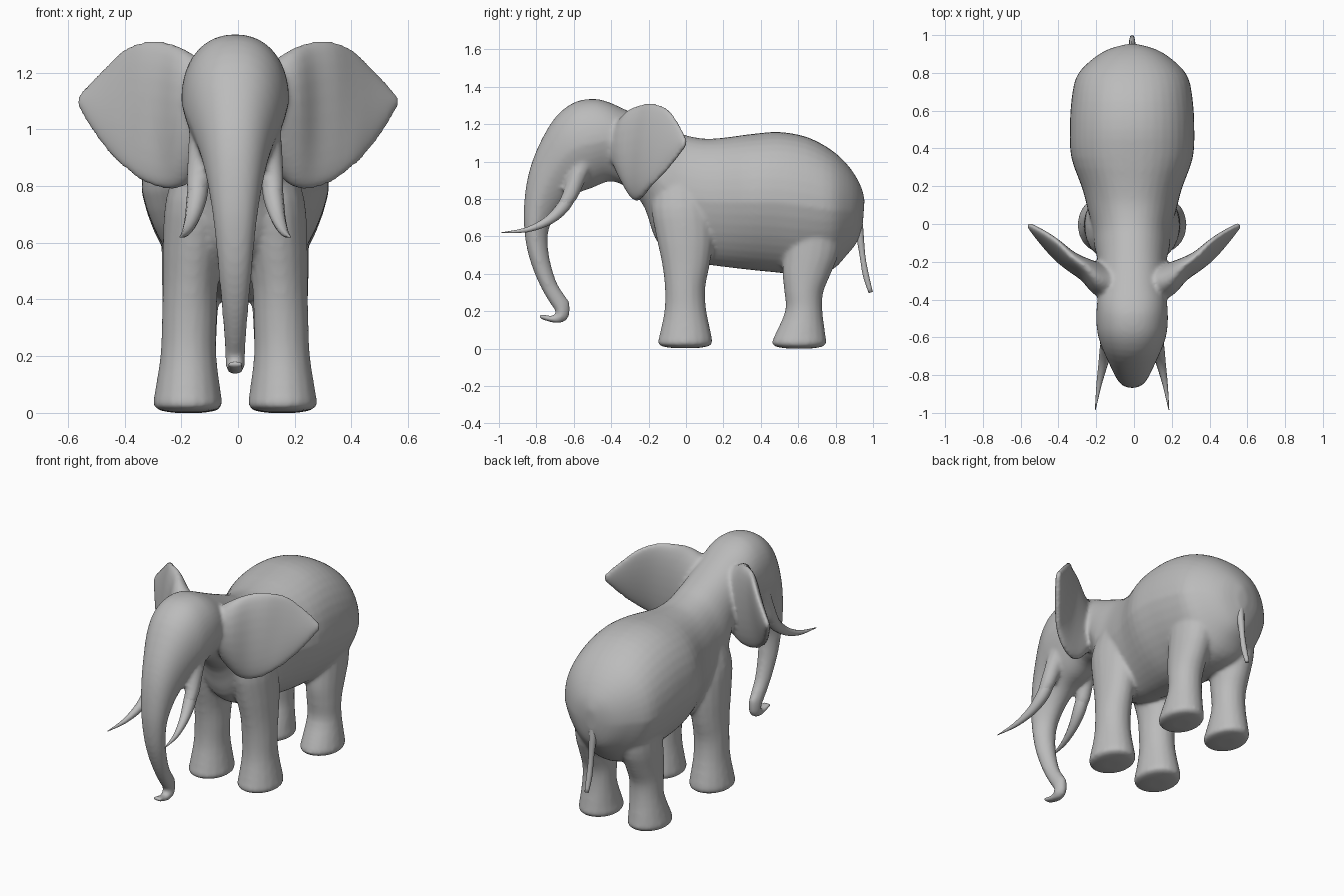
import bpy, bmesh, math
from mathutils import Vector

if "Cube" in bpy.data.objects:
    bpy.data.objects.remove(bpy.data.objects["Cube"])

CENTRE = -0.01   # the animal's midline sits slightly off centre

# One grey skin colour for every part
skin = bpy.data.materials.new("grey_skin")
skin.use_nodes = True
GREY = (0.5, 0.5, 0.5, 1)
skin.diffuse_color = GREY
skin.node_tree.nodes["Principled BSDF"].inputs["Base Color"].default_value = GREY


def resample(sections, steps=3):
    """Catmull-Rom interpolation between neighbouring sections."""
    rows = [Vector(s) for s in sections]
    last = len(rows) - 1
    out = []
    for i in range(last):
        a, b, c, d = (rows[min(max(i + k, 0), last)] for k in (-1, 0, 1, 2))
        for s in range(steps):
            t = s / steps
            out.append(b + (c - a) * t / 2 + (a * 2 - b * 5 + c * 4 - d) * t**2 / 2
                       + (b * 3 - a - c * 3 + d) * t**3 / 2)
    return out + [rows[-1]]


def oval(centre, across, along, sides, power=2.0, taper=0.0):
    """Ring around centre, spanned by two half axes; taper narrows the lower half."""
    ring = []
    for k in range(sides):
        a = math.tau * k / sides
        c, s = (math.copysign(abs(v) ** (2 / power), v) for v in (math.cos(a), math.sin(a)))
        ring.append(centre + across * c * (1 + taper * min(s, 0)) + along * s)
    return ring


def loft(bm, rings):
    """Skin a row of rings into a closed tube."""
    loops = [[bm.verts.new(p) for p in ring] for ring in rings]
    n = len(loops[0])
    for lo, hi in zip(loops, loops[1:]):
        for k in range(n):
            bm.faces.new((lo[k], lo[(k + 1) % n], hi[(k + 1) % n], hi[k]))
    bm.faces.new(loops[0][::-1])
    bm.faces.new(loops[-1])


def tube(bm, path):
    """Round tapering tube along points (x, y, z, radius)."""
    samples = resample(path)
    pts = [p.to_3d() for p in samples]
    rings = []
    for i, p in enumerate(pts):
        d = (pts[min(i + 1, len(pts) - 1)] - pts[max(i - 1, 0)]).normalized()
        side = Vector((1, 0, 0))
        side = (side - d * side.dot(d)).normalized()
        r = max(samples[i].w, 0.001)
        rings.append(oval(p, side * r, d.cross(side) * r, 10))
    loft(bm, rings)


def make(name, bm, mirrored=False):
    bmesh.ops.recalc_face_normals(bm, faces=bm.faces)
    mesh = bpy.data.meshes.new(name)
    bm.to_mesh(mesh)
    bm.free()
    mesh.materials.append(skin)
    for p in mesh.polygons:
        p.use_smooth = True
    ob = bpy.data.objects.new(name, mesh)
    ob.location.x = CENTRE
    bpy.context.collection.objects.link(ob)
    if mirrored:
        ob.modifiers.new("mirror", 'MIRROR')
    return ob


# Torso, head and trunk as one spine: top y, z, underside y, z, half width
torso = [
    (.955, .80, .945, .66, .03), (.93, .88, .915, .57, .13),
    (.87, .975, .86, .50, .22), (.78, 1.06, .78, .42, .295),
    (.65, 1.13, .65, .39, .322), (.5, 1.158, .5, .405, .33),
    (.35, 1.147, .35, .42, .322), (.2, 1.127, .18, .44, .265),
    (.1, 1.122, .05, .46, .235), (0, 1.14, -.06, .5, .21),
    (-.08, 1.17, -.16, .58, .2), (-.2, 1.22, -.22, .75, .18),
]
head = [
    (-.33, 1.28, -.3, .85, .175), (-.42, 1.32, -.4, .895, .185),
    (-.5, 1.335, -.5, .86, .19), (-.6, 1.315, -.57, .835, .182),
    (-.7, 1.235, -.61, .81, .158), (-.79, 1.08, -.65, .77, .125),
]
trunk = [
    (-.845, .92, -.69, .72, .1), (-.867, .75, -.73, .65, .08),
    (-.863, .62, -.74, .57, .068), (-.842, .5, -.725, .46, .058),
    (-.8, .38, -.69, .35, .047), (-.75, .28, -.645, .28, .04),
    (-.708, .215, -.622, .24, .036), (-.695, .19, -.63, .16, .034),
    (-.72, .175, -.69, .135, .032), (-.785, .187, -.78, .158, .03),
]
bm = bmesh.new()
rings = []
for yt, zt, yb, zb, w in resample(torso + head + trunk):
    top, low = Vector((0, yt, zt)), Vector((0, yb, zb))
    rings.append(oval((top + low) / 2, Vector((w, 0, 0)), (top - low) / 2, 40, 2.2, 0.25))
loft(bm, rings)

# Legs: height, centre x, centre y, half width, half depth
front_leg = [
    (.002, .167, -.005, .05, .06), (.012, .167, -.005, .105, .125),
    (.03, .167, -.005, .122, .146),
    (.07, .167, -.003, .117, .14), (.2, .165, -.003, .099, .113),
    (.32, .162, -.005, .097, .108), (.45, .158, 0, .098, .128),
    (.6, .145, -.005, .11, .155), (.75, .13, -.02, .115, .165), (.9, .1, -.03, .1, .13),
]
hind_leg = [
    (0, .165, .605, .05, .06), (.01, .165, .605, .105, .125),
    (.03, .167, .605, .118, .146),
    (.07, .167, .61, .112, .137), (.2, .162, .63, .096, .1),
    (.3, .16, .63, .096, .104), (.4, .157, .645, .1, .13),
    (.52, .15, .67, .11, .15), (.7, .14, .68, .12, .15),
]
for leg in (front_leg, hind_leg):
    for side in (-1, 1):
        loft(bm, [oval(Vector((side * x, y, z)), Vector((rx, 0, 0)), Vector((0, ry, 0)), 18)
                  for z, x, y, rx, ry in resample(leg)])

# Ears, thick at the root: x, top y, z, bottom y, z, half thickness
ear = [
    (.1, -.34, 1.22, -.31, .9, .1), (.18, -.3, 1.278, -.28, .805, .085),
    (.25, -.23, 1.308, -.26, .788, .06), (.33, -.17, 1.312, -.23, .812, .045),
    (.4, -.1, 1.285, -.19, .862, .036), (.46, -.055, 1.228, -.13, .922, .03),
    (.52, -.02, 1.165, -.06, 1.005, .022), (.562, 0, 1.12, -.005, 1.08, .014),
]
for side in (-1, 1):
    rings = []
    for x, yt, zt, yb, zb, t in resample(ear):
        x = side * x - CENTRE
        top, low = Vector((x, yt, zt)), Vector((x, yb, zb))
        rings.append(oval((top + low) / 2, Vector((-side * .5, .86, 0)) * t, (top - low) / 2, 24))
    loft(bm, rings)

    # Cheek sockets that carry the tusks
    tube(bm, [(side * .1, -.52, 1.06, .06), (side * .118, -.58, .92, .05),
              (side * .13, -.62, .82, .043), (side * .138, -.66, .76, .032)])

# Fuse everything into one soft skin
body = make("body_with_legs_ears_and_trunk", bm)
fuse = body.modifiers.new("fuse", 'REMESH')
fuse.mode = 'VOXEL'
fuse.voxel_size = 0.011
fuse.use_smooth_shade = True
soften = body.modifiers.new("soften", 'SMOOTH')
soften.factor = 0.5
soften.iterations = 8

# Tusks
bm = bmesh.new()
tube(bm, [(.127, -.61, .84, .035), (.135, -.655, .76, .036), (.152, -.735, .685, .026),
          (.175, -.85, .635, .014), (.195, -.985, .62, .002)])
make("tusks", bm, mirrored=True)

# Tail
bm = bmesh.new()
tube(bm, [(0, .9, .78, .035), (0, .925, .64, .024), (0, .943, .5, .016),
          (0, .962, .39, .017), (0, .988, .3, .012)])
make("tail", bm)
